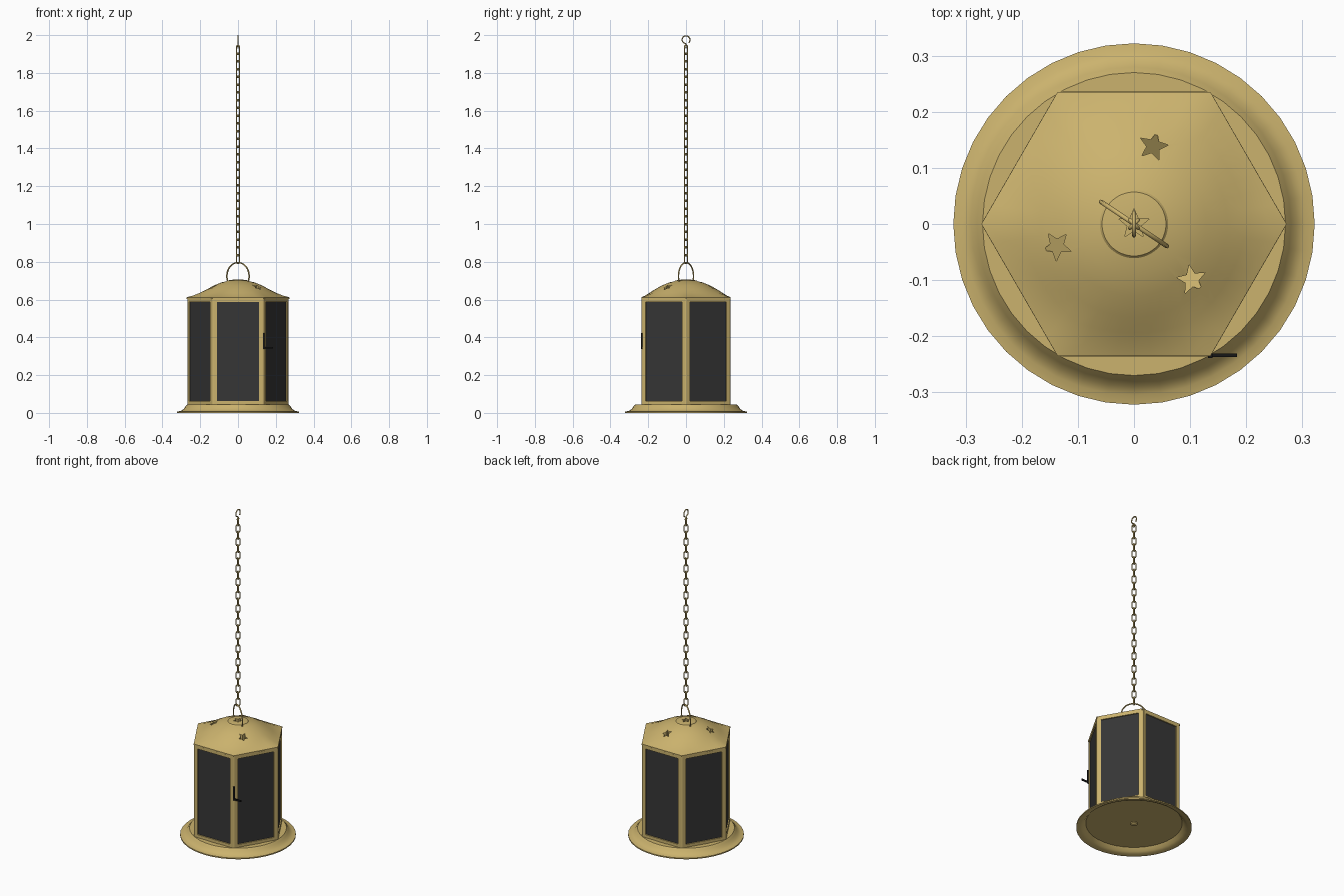
import bpy, bmesh, math
from math import sin, cos, pi, radians
from mathutils import Matrix, Vector

cube = bpy.data.objects.get("Cube")
if cube:
    bpy.data.objects.remove(cube, do_unlink=True)


def material(name, rgb):
    m = bpy.data.materials.new(name)
    m.use_nodes = True
    m.diffuse_color = (*rgb, 1)
    m.node_tree.nodes["Principled BSDF"].inputs["Base Color"].default_value = (*rgb, 1)
    return m


BRASS = material("brass", (0.60, 0.45, 0.155))
GLASS = material("dark_glass", (0.037, 0.037, 0.037))
IRON = material("black_iron", (0.008, 0.008, 0.008))
R = 0.27                      # hexagon corner radius
APOTHEM = R * cos(pi / 6)


def select(ob):
    bpy.ops.object.select_all(action="DESELECT")
    bpy.context.view_layer.objects.active = ob
    ob.select_set(True)


def finish(name, bm, mat, smooth=None):
    bmesh.ops.recalc_face_normals(bm, faces=bm.faces)
    mesh = bpy.data.meshes.new(name)
    bm.to_mesh(mesh)
    bm.free()
    ob = bpy.data.objects.new(name, mesh)
    bpy.context.collection.objects.link(ob)
    mesh.materials.append(mat)
    if smooth:
        select(ob)
        bpy.ops.object.shade_smooth_by_angle(angle=radians(smooth))
    return ob


def box(bm, size, loc, turn=Matrix()):
    bmesh.ops.create_cube(bm, size=1, matrix=turn @ Matrix.Translation(loc) @ Matrix.Diagonal((*size, 1)))


def loft(bm, loops, closed=False):
    """Skin a list of point loops; cap both ends unless the loft is closed."""
    rings = [[bm.verts.new(p) for p in loop] for loop in loops]
    pairs = list(zip(rings, rings[1:])) + ([(rings[-1], rings[0])] if closed else [])
    for a, b in pairs:
        for i in range(len(a)):
            j = (i + 1) % len(a)
            bm.faces.new((a[i], a[j], b[j], b[i]))
    if not closed:
        bm.faces.new(rings[0])
        bm.faces.new(rings[-1])


def circle(r, z, n=40):
    return [(r * cos(2 * pi * i / n), r * sin(2 * pi * i / n), z) for i in range(n)]


def wire(name, paths, radius, mat):
    """Round wire along (points, cyclic) paths."""
    cu = bpy.data.curves.new(name, "CURVE")
    cu.dimensions = "3D"
    cu.bevel_depth = radius
    cu.bevel_resolution = 1
    cu.use_fill_caps = True
    for points, cyclic in paths:
        sp = cu.splines.new("POLY")
        sp.points.add(len(points) - 1)
        for p, co in zip(sp.points, points):
            p.co = (*co, 1)
        sp.use_cyclic_u = cyclic
    cu.materials.append(mat)
    ob = bpy.data.objects.new(name, cu)
    bpy.context.collection.objects.link(ob)
    select(ob)
    bpy.ops.object.convert(target="MESH")
    bpy.ops.object.shade_smooth_by_angle(angle=radians(60))


# Flared hollow base rim
bm = bmesh.new()
rim = [(0.322, 0), (0.322, 0.007), (0.305, 0.010), (0.29, 0.018), (0.28, 0.032), (0.27, 0.044),
       (0.24, 0.044), (0.24, 0.030), (0.268, 0.030), (0.285, 0.010), (0.30, 0.003)]
loft(bm, [circle(r, z) for r, z in rim], closed=True)
finish("base_rim", bm, BRASS, 35)

# Floor plate and the small screw under it
bm = bmesh.new()
loft(bm, [circle(0.269, 0.028), circle(0.262, 0.043)])
finish("floor_plate", bm, BRASS)
bm = bmesh.new()
loft(bm, [circle(0.02, 0.029, 12), circle(0.02, 0.022, 12), circle(0.012, 0.018, 12)])
finish("floor_screw", bm, BRASS)

# Six framed panes and the corner posts
frames, panes, posts = bmesh.new(), bmesh.new(), bmesh.new()
for k in range(6):
    turn = Matrix.Rotation(radians(30 + 60 * k), 4, "Z")
    depth = APOTHEM - 0.006
    for side in (-1, 1):
        box(frames, (0.016, 0.016, 0.56), (depth, side * 0.119, 0.324), turn)
    for z, h in ((0.052, 0.020), (0.597, 0.018)):
        box(frames, (0.016, 0.25, h), (depth, 0, z), turn)
    box(panes, (0.006, 0.226, 0.53), (APOTHEM - 0.008, 0, 0.325), turn)
    corner = Matrix.Rotation(radians(60 * k), 4, "Z") @ Matrix.Translation((R - 0.014, 0, 0.324))
    bmesh.ops.create_cone(posts, cap_ends=True, segments=10, radius1=0.013, radius2=0.013,
                          depth=0.565, matrix=corner)
finish("pane_frames", frames, BRASS)
finish("panes", panes, GLASS)
finish("corner_posts", posts, BRASS, 40)


# Domed roof, blending from a hexagon to a circle
def roof_loop(r, z, blend, n=48):
    loop = []
    for i in range(n):
        a = 2 * pi * i / n
        hexagon = r * cos(pi / 6) / cos(a % (pi / 3) - pi / 6)
        d = hexagon * (1 - blend) + r * 0.95 * blend
        loop.append((d * cos(a), d * sin(a), z))
    return loop


bm = bmesh.new()
profile = [(0.272, 0.604, 0), (0.272, 0.612, 0), (0.245, 0.620, 0.3), (0.21, 0.635, 0.7),
           (0.175, 0.653, 1), (0.135, 0.674, 1), (0.095, 0.690, 1), (0.064, 0.697, 1),
           (0.060, 0.701, 1), (0.03, 0.705, 1)]
loft(bm, [roof_loop(*p) for p in profile])
roof = finish("roof", bm, BRASS)


# Star recesses, their floors leaning toward the middle
def star_cutter(dist, angle, size, floor, lean):
    bm = bmesh.new()
    out = Vector((cos(angle), sin(angle), 0))
    low, high = [], []
    for i in range(10):
        r = size if i % 2 == 0 else size * 0.45
        a = angle + i * pi / 5
        p = Vector((r * cos(a), r * sin(a), 0))
        low.append(out * dist + p + Vector((0, 0, floor + lean * p.dot(out))))
        high.append(out * dist + p + Vector((0, 0, 0.75)))
    loft(bm, [low, high])
    cutter = finish("star_cutter", bm, BRASS)
    cutter.hide_render = True
    mod = roof.modifiers.new("star", "BOOLEAN")
    mod.operation = "DIFFERENCE"
    mod.solver = "EXACT"
    mod.object = cutter
    select(roof)
    bpy.ops.object.modifier_apply(modifier=mod.name)
    bpy.data.objects.remove(cutter, do_unlink=True)


for deg in (76, 196, 316):
    star_cutter(0.143, radians(deg), 0.027, 0.640, 0.7)
star_cutter(0, radians(90), 0.028, 0.690, 0)
select(roof)
bpy.ops.object.shade_smooth_by_angle(angle=radians(30))

# Carrying ring through the roof cap
ring_dir = Vector((0.83, -0.56, 0))
arc = [ring_dir * (0.071 * cos(a)) + Vector((0, 0, 0.724 + 0.072 * sin(a)))
       for a in (radians(-25 + 230 * i / 24) for i in range(25))]
wire("carrying_ring", [(arc, False)], 0.004, BRASS)

# Chain of alternating links
links = []
for k in range(28):
    mid, turn = 0.815 + 0.041 * k, radians(45 + 90 * (k % 2))
    pts = []
    for i in range(12):
        a = 2 * pi * (i + 0.5) / 12
        w, h = 0.011 * cos(a), 0.011 * sin(a) + math.copysign(0.0135, sin(a))
        pts.append((w * cos(turn), w * sin(turn), mid + h))
    links.append((pts, True))
wire("chain", links, 0.0035, BRASS)

# Hanging hook with its lower eye
hook = [(0, 0, 1.945), (0, 0, 1.953), (0, -0.012, 1.960)]
for i in range(13):
    a = radians(215 - 235 * i / 12)
    hook.append((0, 0.021 * cos(a), 1.9755 + 0.021 * sin(a)))
hook.append((0, 0.016, 1.958))
eye = [(0, 0.008 * cos(i * pi / 4), 1.940 + 0.008 * sin(i * pi / 4)) for i in range(8)]
wire("hook", [(hook, False), (eye, True)], 0.0035, BRASS)

# Door latch: plate and lever
bm = bmesh.new()
box(bm, (0.008, 0.008, 0.085), (0.136, -APOTHEM - 0.001, 0.380))
box(bm, (0.052, 0.006, 0.010), (0.158, -APOTHEM, 0.345))
finish("door_latch", bm, IRON)
